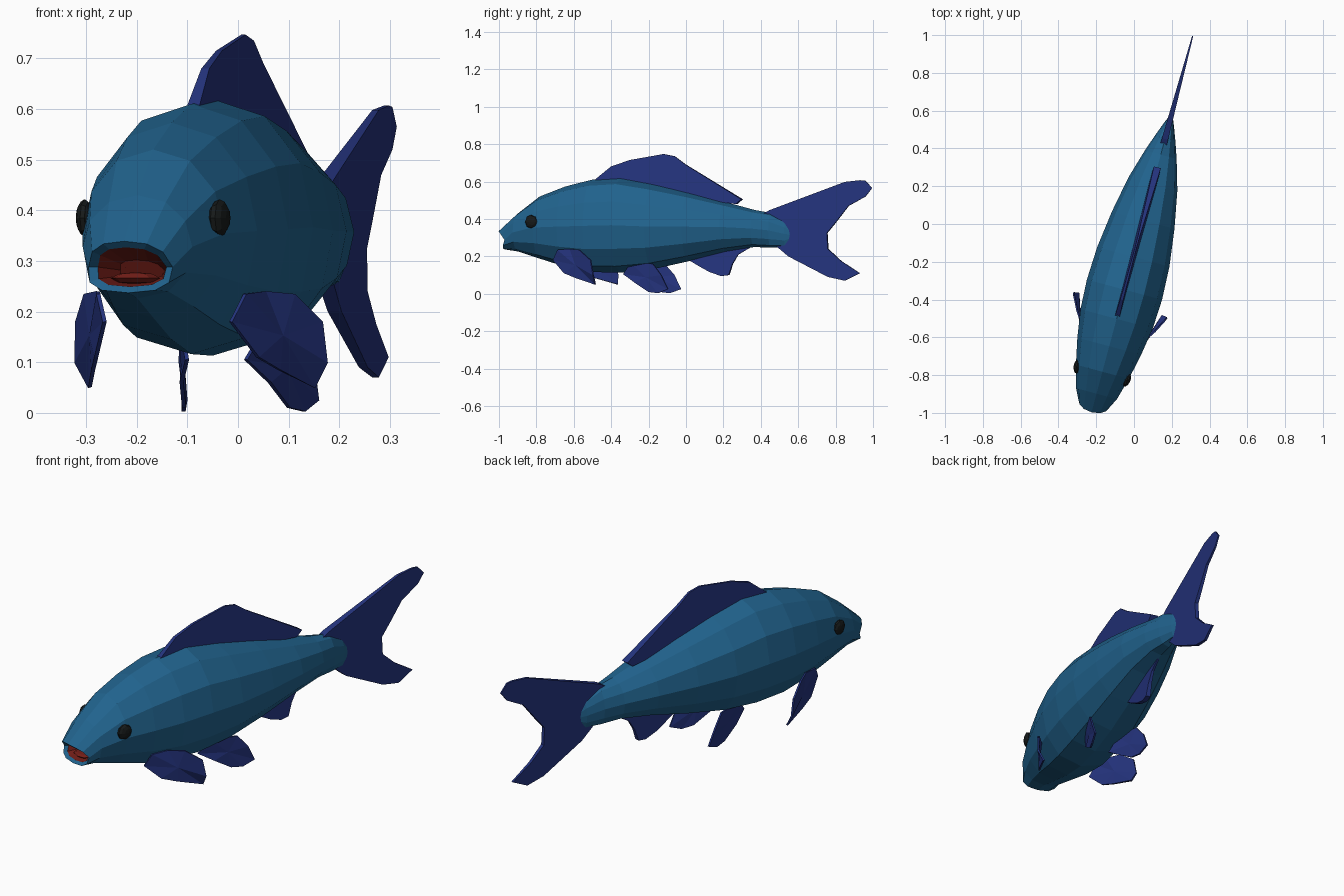
import bpy, bmesh
from math import sin, cos, pi, radians, copysign

if "Cube" in bpy.data.objects:
    bpy.data.objects.remove(bpy.data.objects["Cube"])

YAW, OFF = radians(-15.05), 0.043      # the straight fish is turned on the grid
C = cos(YAW)
SIDES = 12


def material(name, rgb):
    m = bpy.data.materials.new(name)
    m.diffuse_color = (*rgb, 1)
    m.use_nodes = True
    m.node_tree.nodes["Principled BSDF"].inputs["Base Color"].default_value = m.diffuse_color
    return m


SKIN = material("skin", (0.015, 0.125, 0.27))
FIN = material("fin", (0.018, 0.034, 0.21))
RED = material("mouth_red", (0.17, 0.013, 0.009))
DARK = material("eye_dark", (0.008, 0.01, 0.01))


def finish(name, bm, mat):
    bmesh.ops.recalc_face_normals(bm, faces=bm.faces[:])
    me = bpy.data.meshes.new(name)
    bm.to_mesh(me)
    bm.free()
    me.materials.append(mat)
    ob = bpy.data.objects.new(name, me)
    bpy.context.collection.objects.link(ob)
    ob.location.x = OFF
    ob.rotation_euler.z = YAW
    return ob


def spow(v, e):
    return copysign(abs(v) ** e, v)


def ring(t, hw, top, bot):
    """Body cross-section with a slightly flattened belly."""
    pts = []
    for k in range(SIDES):
        a = 2 * pi * k / SIDES
        s, c = sin(a), cos(a)
        pts.append((hw * spow(s, 0.82 if c < 0 else 0.95), t, (top + bot) / 2 + (top - bot) / 2 * c))
    return pts


def lip(dt, hw, h, zc=0.288):
    """Mouth outline: upper lip reaches furthest forward, corners sit back."""
    pts = []
    for k in range(SIDES):
        a = 2 * pi * k / SIDES
        s, c = sin(a), cos(a)
        t = -0.982 - (0.05 if c > 0 else 0.02) * abs(c) + dt
        pts.append((hw * spow(s, 0.8) * (1 - 0.12 * c), t, zc + h * spow(c, 0.75)))
    return pts


def loft(name, rings, mat, cap_start=False, cap_end=True):
    bm = bmesh.new()
    vs = [[bm.verts.new(p) for p in r] for r in rings]
    for a, b in zip(vs, vs[1:]):
        for k in range(SIDES):
            j = (k + 1) % SIDES
            bm.faces.new((a[k], a[j], b[j], b[k]))
    if cap_start:
        bm.faces.new(vs[0])
    if cap_end:
        bm.faces.new(vs[-1])
    return finish(name, bm, mat)


# Body: position, half width, top, bottom along the spine
stations = [(-0.93, 0.112, 0.43, 0.226), (-0.81, 0.145, 0.52, 0.188),
            (-0.67, 0.175, 0.573, 0.145), (-0.52, 0.198, 0.61, 0.116),
            (-0.36, 0.206, 0.62, 0.113), (-0.18, 0.198, 0.588, 0.132),
            (0.02, 0.172, 0.542, 0.175), (0.22, 0.134, 0.49, 0.225),
            (0.38, 0.087, 0.448, 0.25), (0.47, 0.056, 0.432, 0.246),
            (0.55, 0.026, 0.39, 0.25), (0.588, 0.01, 0.35, 0.28)]
loft("body", [lip(0.012, 0.07, 0.039), lip(0, 0.086, 0.051)] + [ring(*s) for s in stations], SKIN)

# Mouth cavity and tongue
loft("mouth_cavity", [lip(0.012, 0.07, 0.039), lip(0.09, 0.045, 0.02, 0.282)], RED)
bm = bmesh.new()
bmesh.ops.create_uvsphere(bm, u_segments=8, v_segments=4, radius=1)
for v in bm.verts:
    v.co = (v.co.x * 0.05, -0.945 + v.co.y * 0.035, 0.266 + v.co.z * 0.012)
finish("tongue", bm, RED)


# Median fins: wedge-shaped slabs on the centre plane, drawn in side view
def median_fin(name, outline, thick):
    bm = bmesh.new()
    sides = [[bm.verts.new((s * thick(y, z), y / C, z)) for y, z in outline] for s in (1, -1)]
    bm.faces.new(sides[0])
    bm.faces.new(sides[1][::-1])
    n = len(outline)
    for i in range(n):
        j = (i + 1) % n
        bm.faces.new((sides[0][i], sides[1][i], sides[1][j], sides[0][j]))
    return finish(name, bm, FIN)


median_fin("dorsal_fin",
           [(-0.49, 0.605), (-0.40, 0.68), (-0.30, 0.715), (-0.12, 0.747), (-0.06, 0.735), (0, 0.69),
            (0.30, 0.505), (0.27, 0.48), (0.1, 0.5), (-0.1, 0.54), (-0.35, 0.6)],
           lambda y, z: 0.004 + 0.06 * (0.75 - z))
median_fin("tail_fin",
           [(0.42, 0.43), (0.45, 0.447), (0.85, 0.598), (0.93, 0.607), (0.96, 0.604), (0.995, 0.565),
            (0.96, 0.52), (0.87, 0.47), (0.8, 0.38), (0.755, 0.325), (0.76, 0.24), (0.83, 0.175),
            (0.93, 0.11), (0.85, 0.07), (0.76, 0.09), (0.55, 0.2), (0.48, 0.26)],
           lambda y, z: 0.003 + 0.025 * (1 - y))
median_fin("anal_fin",
           [(0, 0.19), (0.07, 0.148), (0.13, 0.115), (0.19, 0.095), (0.23, 0.1), (0.25, 0.16),
            (0.28, 0.21), (0.34, 0.245), (0.3, 0.27), (0.05, 0.23)],
           lambda y, z: 0.003 + 0.05 * (0.27 - z))


# Paired fins: thin plates mirrored left and right
def paired_fin(name, pts):
    for side, s in (("right", 1), ("left", -1)):
        bm = bmesh.new()
        bm.faces.new([bm.verts.new((s * u, t, z)) for u, t, z in pts])
        bmesh.ops.poke(bm, faces=bm.faces[:])
        ob = finish(side + "_" + name, bm, FIN)
        mod = ob.modifiers.new("thickness", "SOLIDIFY")
        mod.thickness = 0.008
        mod.offset = 0


paired_fin("pectoral_fin", [(0.129, -0.70, 0.18), (0.15, -0.67, 0.235), (0.17, -0.597, 0.24),
                            (0.213, -0.533, 0.235), (0.25, -0.46, 0.18), (0.256, -0.444, 0.10),
                            (0.229, -0.44, 0.05), (0.19, -0.56, 0.085), (0.165, -0.63, 0.11)])
paired_fin("pelvic_fin", [(0.06, -0.33, 0.105), (0.085, -0.28, 0.168), (0.12, -0.15, 0.16),
                          (0.135, -0.10, 0.10), (0.135, -0.063, 0.025), (0.123, -0.122, 0.003),
                          (0.107, -0.178, 0.01), (0.09, -0.26, 0.06)])

# Eyes
for side, s in (("right", 1), ("left", -1)):
    bm = bmesh.new()
    bmesh.ops.create_uvsphere(bm, u_segments=8, v_segments=6, radius=1)
    for v in bm.verts:                 # pole points sideways
        x, y, z = v.co
        v.co = (s * (0.138 + 0.018 * z), -0.82 + 0.034 * x + 0.01 * z, 0.385 + 0.037 * y)
    finish(side + "_eye", bm, DARK)
